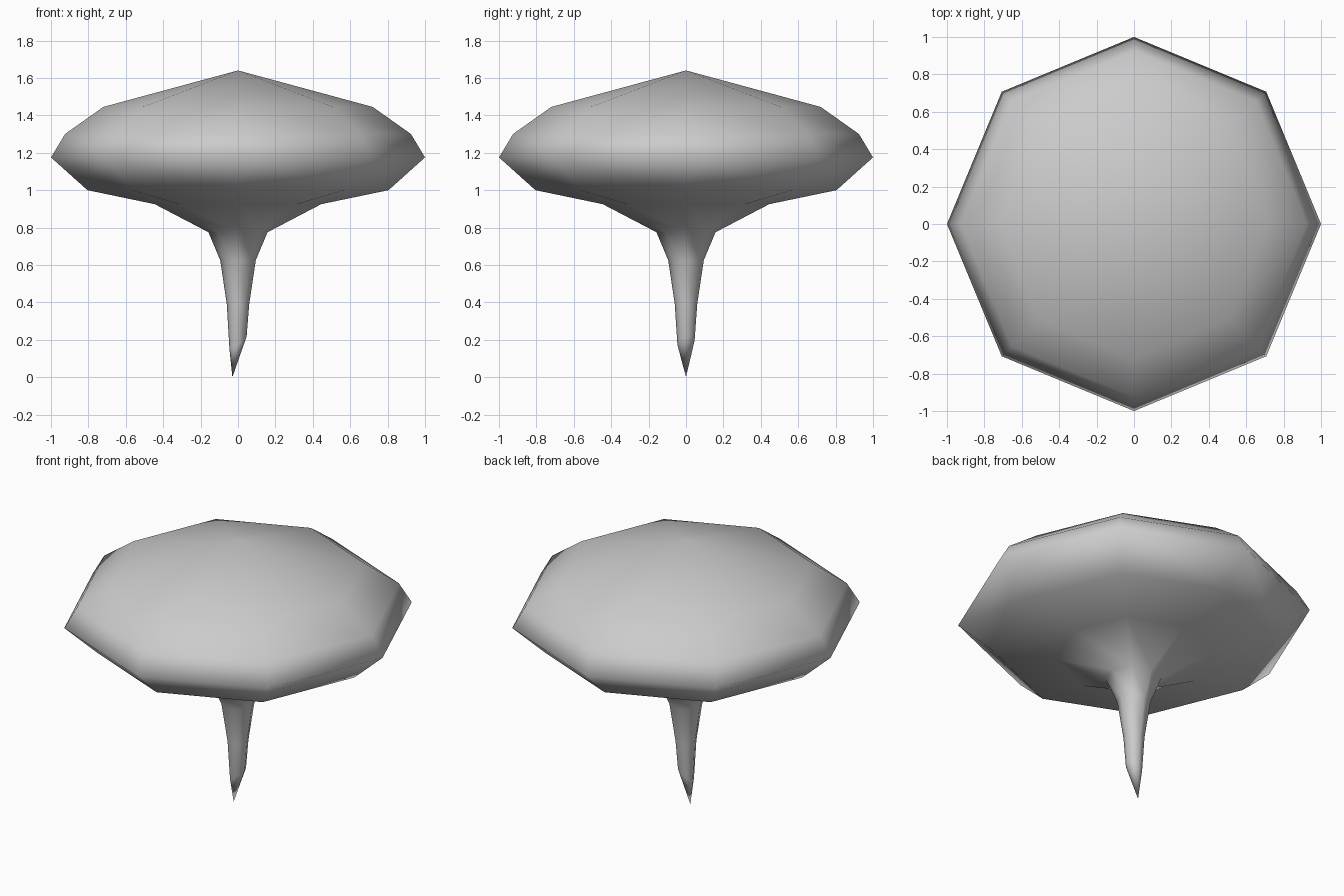
import bpy, bmesh
from math import cos, sin, tau

cube = bpy.data.objects.get("Cube")
if cube:
    bpy.data.objects.remove(cube, do_unlink=True)

SIDES = 8

grey = bpy.data.materials.new("plain_grey")
grey.use_nodes = True
colour = (0.6, 0.6, 0.6, 1)
grey.diffuse_color = colour
grey.node_tree.nodes["Principled BSDF"].inputs["Base Color"].default_value = colour

# Radius and height of each ring, from crown down to the stem
profile = [(0.72, 1.445), (0.925, 1.30), (1.0, 1.175), (0.805, 1.0),
           (0.445, 0.925), (0.158, 0.775), (0.095, 0.625), (0.06, 0.39),
           (0.046, 0.185)]

bm = bmesh.new()


def ring(radius, height, tilt=(0, 0)):
    verts = []
    for i in range(SIDES):
        x, y = radius * cos(tau * i / SIDES), radius * sin(tau * i / SIDES)
        verts.append(bm.verts.new((x, y, height + tilt[0] * x + tilt[1] * y)))
    return verts


# The last ring slants toward the bent tip
rings = [ring(r, z) for r, z in profile[:-1]]
rings.append(ring(*profile[-1], tilt=(0.7, 0.25)))
crown = bm.verts.new((0, 0, 1.64))
tip = bm.verts.new((-0.03, 0, 0))

for i in range(SIDES):
    j = (i + 1) % SIDES
    bm.faces.new((crown, rings[0][i], rings[0][j]))
    bm.faces.new((tip, rings[-1][j], rings[-1][i]))
    for up, low in zip(rings, rings[1:]):
        bm.faces.new((up[i], low[i], low[j], up[j]))

bmesh.ops.recalc_face_normals(bm, faces=bm.faces)
for f in bm.faces:
    f.smooth = True

# One continuous body: faceted disc with a pointed stem
mesh = bpy.data.meshes.new("disc_and_stem")
bm.to_mesh(mesh)
bm.free()
mesh.materials.append(grey)
body = bpy.data.objects.new("disc_and_stem", mesh)
bpy.context.collection.objects.link(body)
